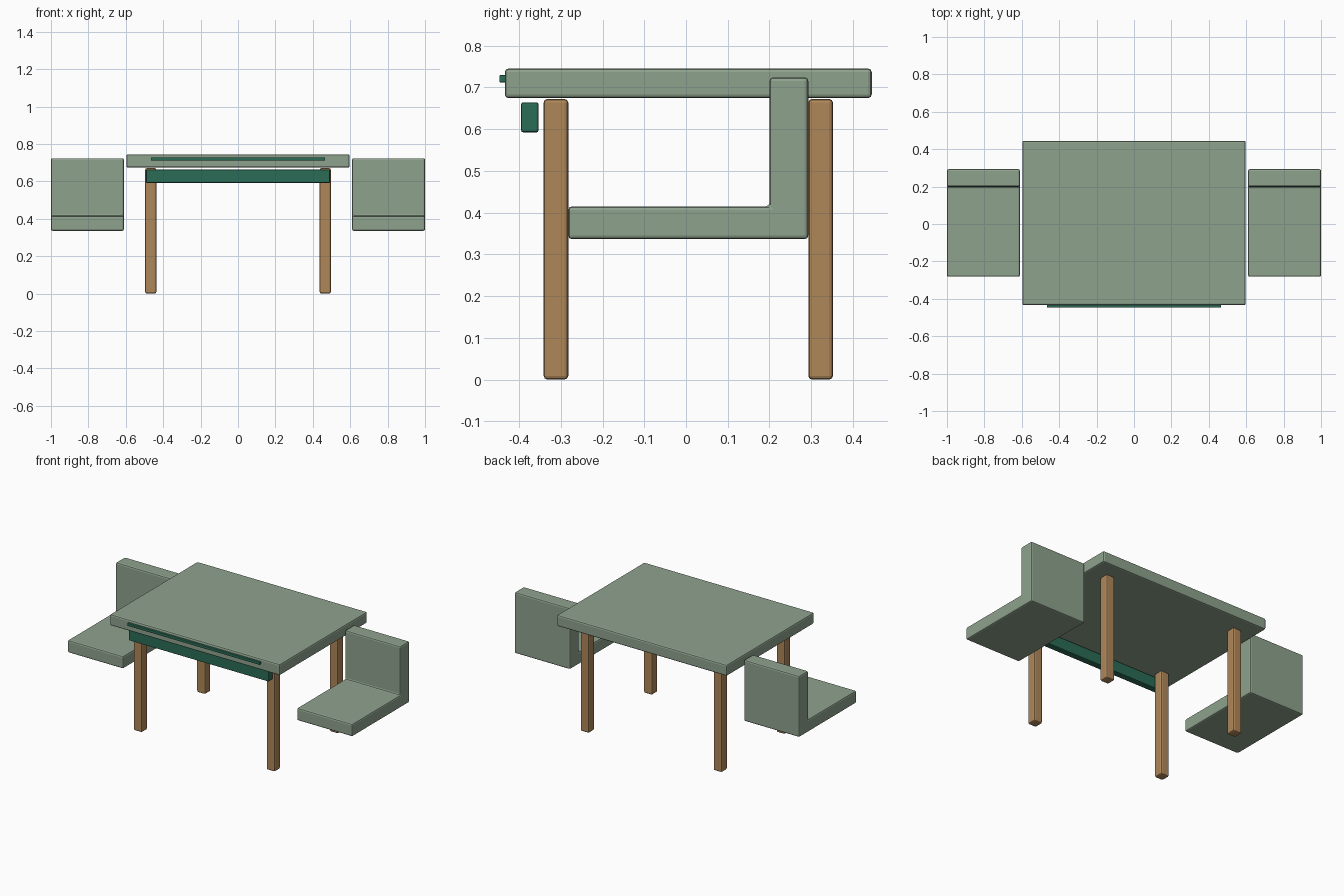
import bpy, bmesh

if "Cube" in bpy.data.objects:
    bpy.data.objects.remove(bpy.data.objects["Cube"])


def material(name, rgb):
    m = bpy.data.materials.new(name)
    m.diffuse_color = (*rgb, 1)
    m.use_nodes = True
    m.node_tree.nodes["Principled BSDF"].inputs["Base Color"].default_value = m.diffuse_color
    return m


SAGE = material("sage_green", (0.275, 0.365, 0.27))
WOOD = material("tan_wood", (0.43, 0.245, 0.102))
DARK = material("dark_green", (0.024, 0.15, 0.093))


def prism(name, profile, x0, x1, mat, bevel):
    """Extrude a (y, z) profile from x0 to x1 and round its edges."""
    bm = bmesh.new()
    face = bm.faces.new([bm.verts.new((x0, y, z)) for y, z in profile])
    ext = bmesh.ops.extrude_face_region(bm, geom=[face])
    bmesh.ops.translate(bm, vec=(x1 - x0, 0, 0),
                        verts=[v for v in ext["geom"] if isinstance(v, bmesh.types.BMVert)])
    bmesh.ops.recalc_face_normals(bm, faces=bm.faces)
    mesh = bpy.data.meshes.new(name)
    bm.to_mesh(mesh)
    bm.free()
    ob = bpy.data.objects.new(name, mesh)
    bpy.context.collection.objects.link(ob)
    mesh.materials.append(mat)
    mod = ob.modifiers.new("rounded_edges", 'BEVEL')
    mod.width = bevel
    mod.segments = 2
    return ob


def box(name, x0, x1, y0, y1, z0, z1, mat, bevel=0.009):
    return prism(name, [(y0, z0), (y1, z0), (y1, z1), (y0, z1)], x0, x1, mat, bevel)


# Table top with front trim strip and the apron below it
box("table_top", -0.597, 0.597, -0.434, 0.445, 0.674, 0.745, SAGE)
box("trim_strip", -0.465, 0.465, -0.447, -0.43, 0.712, 0.729, DARK, 0.002)
box("front_apron", -0.492, 0.492, -0.395, -0.353, 0.592, 0.664, DARK, 0.005)

# Four legs
for side, sx in (("left", -1), ("right", 1)):
    x0, x1 = sorted((sx * 0.437, sx * 0.496))
    box(f"front_leg_{side}", x0, x1, -0.341, -0.282, 0, 0.672, WOOD)
    box(f"back_leg_{side}", x0, x1, 0.293, 0.352, 0, 0.672, WOOD)

# Seats at both ends, each an L-shaped seat and backrest
SEAT = [(-0.282, 0.336), (0.293, 0.336), (0.293, 0.724),
        (0.2, 0.724), (0.2, 0.415), (-0.282, 0.415)]
for side, sx in (("left", -1), ("right", 1)):
    x0, x1 = sorted((sx * 0.61, sx * 1.0))
    prism(f"seat_{side}", SEAT, x0, x1, SAGE, 0.009)
